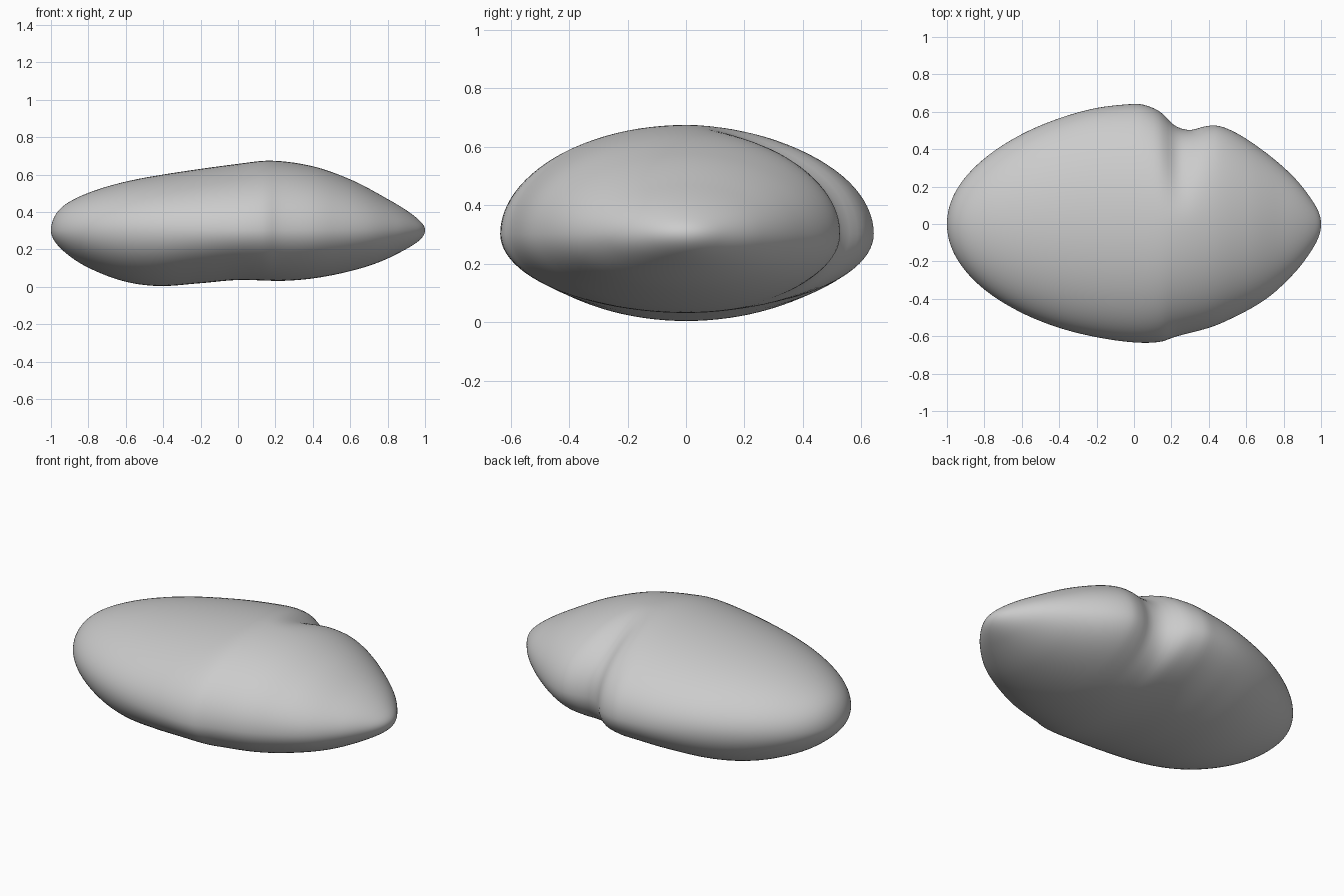
import bpy, bmesh, math

if "Cube" in bpy.data.objects:
    bpy.data.objects.remove(bpy.data.objects["Cube"])

# Outlines along the length: (x, distance from the core axis)
TOP = [(-1, 0), (-.95, .115), (-.8, .2), (-.6, .26), (-.4, .298), (0, .355),
       (.18, .372), (.4, .342), (.6, .272), (.8, .167), (.95, .07), (1, 0)]
BOTTOM = [(-1, 0), (-.95, .095), (-.8, .2), (-.6, .275), (-.42, .298), (-.2, .283),
          (0, .266), (.25, .27), (.45, .25), (.7, .19), (.9, .1), (1, 0)]
BACK = [(-1, 0), (-.95, .18), (-.8, .35), (-.6, .48), (-.4, .565), (-.2, .62), (0, .642),
        (.06, .635), (.14, .6), (.22, .525), (.3, .503), (.38, .522), (.45, .525),
        (.55, .485), (.7, .385), (.85, .255), (.95, .13), (1, 0)]
FRONT = [(-1, 0), (-.95, .18), (-.8, .35), (-.6, .475), (-.4, .555), (-.2, .605), (0, .633),
         (.14, .63), (.22, .603), (.4, .555), (.5, .515), (.7, .405), (.85, .27), (.95, .14), (1, 0)]
AXIS_Z, RINGS, SEGMENTS = .302, 120, 96


def outline(points, t):
    """Smooth interpolation of an outline by angle, so that both ends are round."""
    ks = [(math.acos(-x), v) for x, v in points]
    i = max(j for j in range(len(ks) - 1) if ks[j][0] <= t)

    def slope(j):
        a, b = ks[max(j - 1, 0)], ks[min(j + 1, len(ks) - 1)]
        return (b[1] - a[1]) / (b[0] - a[0])

    (t0, v0), (t1, v1) = ks[i], ks[i + 1]
    h = t1 - t0
    s = (t - t0) / h
    return (v0 * (1 + 2 * s) * (1 - s) ** 2 + v1 * s * s * (3 - 2 * s)
            + h * (slope(i) * s * (1 - s) ** 2 + slope(i + 1) * s * s * (s - 1)))


def bump(x, centre, width):
    return math.exp(-((x - centre) / width) ** 2)


def ring_points(t):
    """One oval cross-section, with a crease pressed into the back upper side."""
    x = -math.cos(t)
    top, bottom, back, front = (outline(o, t) for o in (TOP, BOTTOM, BACK, FRONT))
    for k in range(SEGMENTS):
        a = math.tau * k / SEGMENTS
        c, s = math.cos(a), math.sin(a)
        y = c * (back if c > 0 else front)
        z = s * (top if s > 0 else bottom)
        if c > 0 and s > 0:
            z *= 1 - .1 * bump(x, .24, .07) * math.sin(2 * a) ** 2
        # The notch fades out towards the underside
        if c > 0 and s < 0:
            y *= 1 + .08 * bump(x, .27, .1) * s * s
        yield x, y, AXIS_Z + z


# Lofted pebble body
bm = bmesh.new()
rings = [[bm.verts.new(p) for p in ring_points(math.pi * i / RINGS)] for i in range(1, RINGS)]
for a, b in zip(rings, rings[1:]):
    for k in range(SEGMENTS):
        n = (k + 1) % SEGMENTS
        bm.faces.new((a[k], a[n], b[n], b[k]))
for ring, x in ((rings[0], -1), (rings[-1], 1)):
    tip = bm.verts.new((x, 0, AXIS_Z))
    for k in range(SEGMENTS):
        bm.faces.new((tip, ring[k], ring[(k + 1) % SEGMENTS]))
bmesh.ops.recalc_face_normals(bm, faces=bm.faces)
mesh = bpy.data.meshes.new("pebble_body")
bm.to_mesh(mesh)
bm.free()
body = bpy.data.objects.new("pebble_body", mesh)
bpy.context.collection.objects.link(body)

# Stone grey
grey = bpy.data.materials.new("stone_grey")
grey.use_nodes = True
colour = (.6, .6, .6, 1)
grey.diffuse_color = colour
grey.node_tree.nodes["Principled BSDF"].inputs["Base Color"].default_value = colour
mesh.materials.append(grey)

# Smooth shading
bpy.context.view_layer.objects.active = body
body.select_set(True)
bpy.ops.object.shade_smooth_by_angle(angle=math.radians(50))
